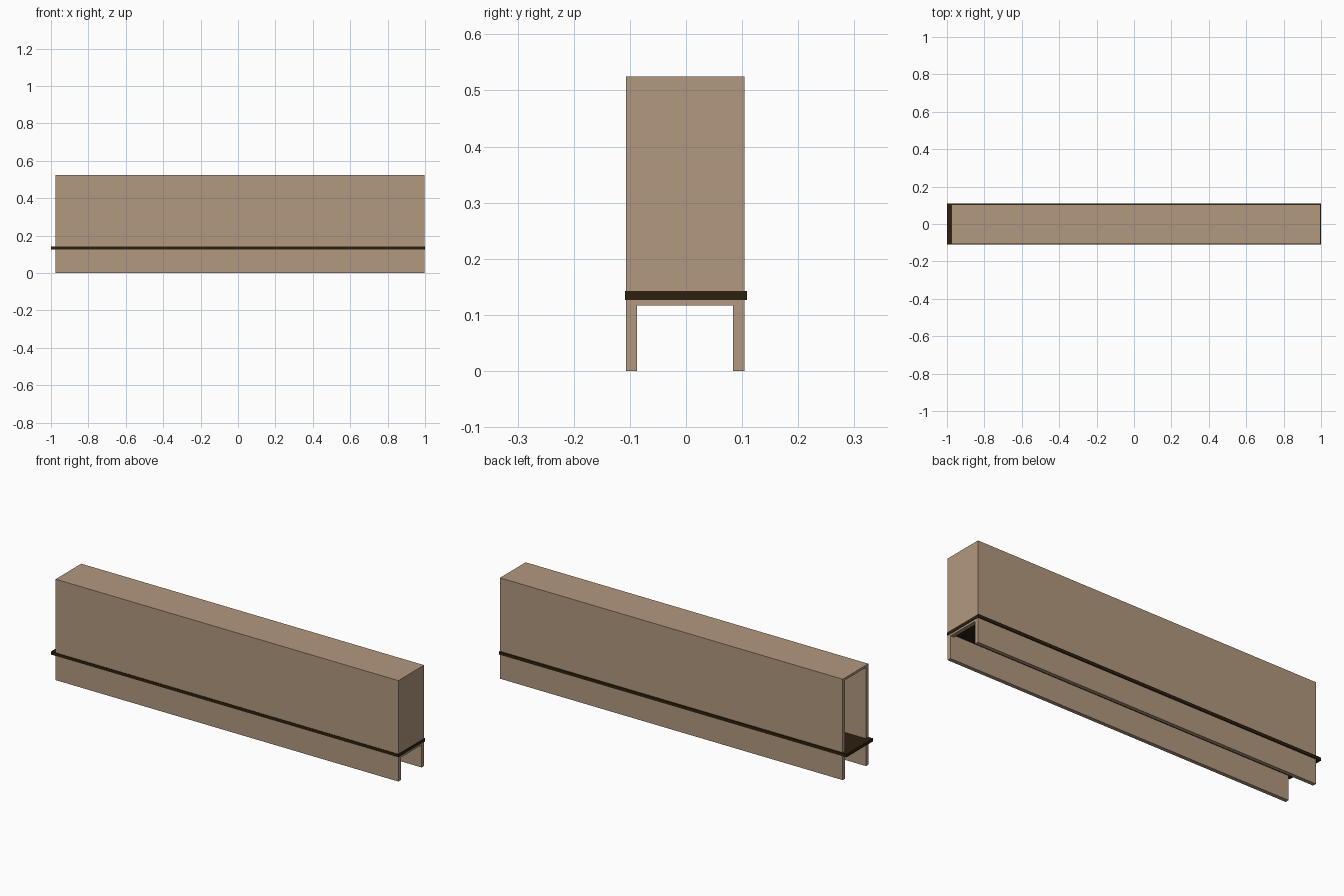
import bpy
import bmesh
from mathutils import Vector

if "Cube" in bpy.data.objects:
    bpy.data.objects.remove(bpy.data.objects["Cube"])


def material(name, color):
    m = bpy.data.materials.new(name)
    m.diffuse_color = (*color, 1.0)
    m.use_nodes = True
    m.node_tree.nodes["Principled BSDF"].inputs["Base Color"].default_value = m.diffuse_color
    return m


tan = material("tan", (0.445, 0.314, 0.209))
dark = material("dark brown", (0.026, 0.0144, 0.0048))


def box(name, lo, hi, mat):
    lo, hi = Vector(lo), Vector(hi)
    bm = bmesh.new()
    bmesh.ops.create_cube(bm, size=1.0)
    for v in bm.verts:
        v.co = Vector((v.co[i] + 0.5) * (hi[i] - lo[i]) + lo[i] for i in range(3))
    me = bpy.data.meshes.new(name)
    bm.to_mesh(me)
    bm.free()
    me.materials.append(mat)
    ob = bpy.data.objects.new(name, me)
    bpy.context.collection.objects.link(ob)
    return ob


X0, X1 = -0.975, 0.998      # shell length
Y0, Y1 = -0.107, 0.104      # shell depth
H, T, ROOF = 0.525, 0.02, 0.012

# Long side walls, reaching the ground
box("front_wall", (X0, Y0, 0), (X1, Y0 + T, H), tan)
box("back_wall", (X0, Y1 - T, 0), (X1, Y1, H), tan)

# Top between the walls
box("top_panel", (X0, Y0 + T, H - ROOF), (X1, Y1 - T, H), tan)

# Closed right end, left end stays open
box("end_panel", (X1 - T, Y0 + T, 0.117), (X1, Y1 - T, H - ROOF), tan)

# Dark shelf running through the shell and standing slightly proud of it
box("shelf", (-1, -0.109, 0.127), (1, 0.109, 0.143), dark)
